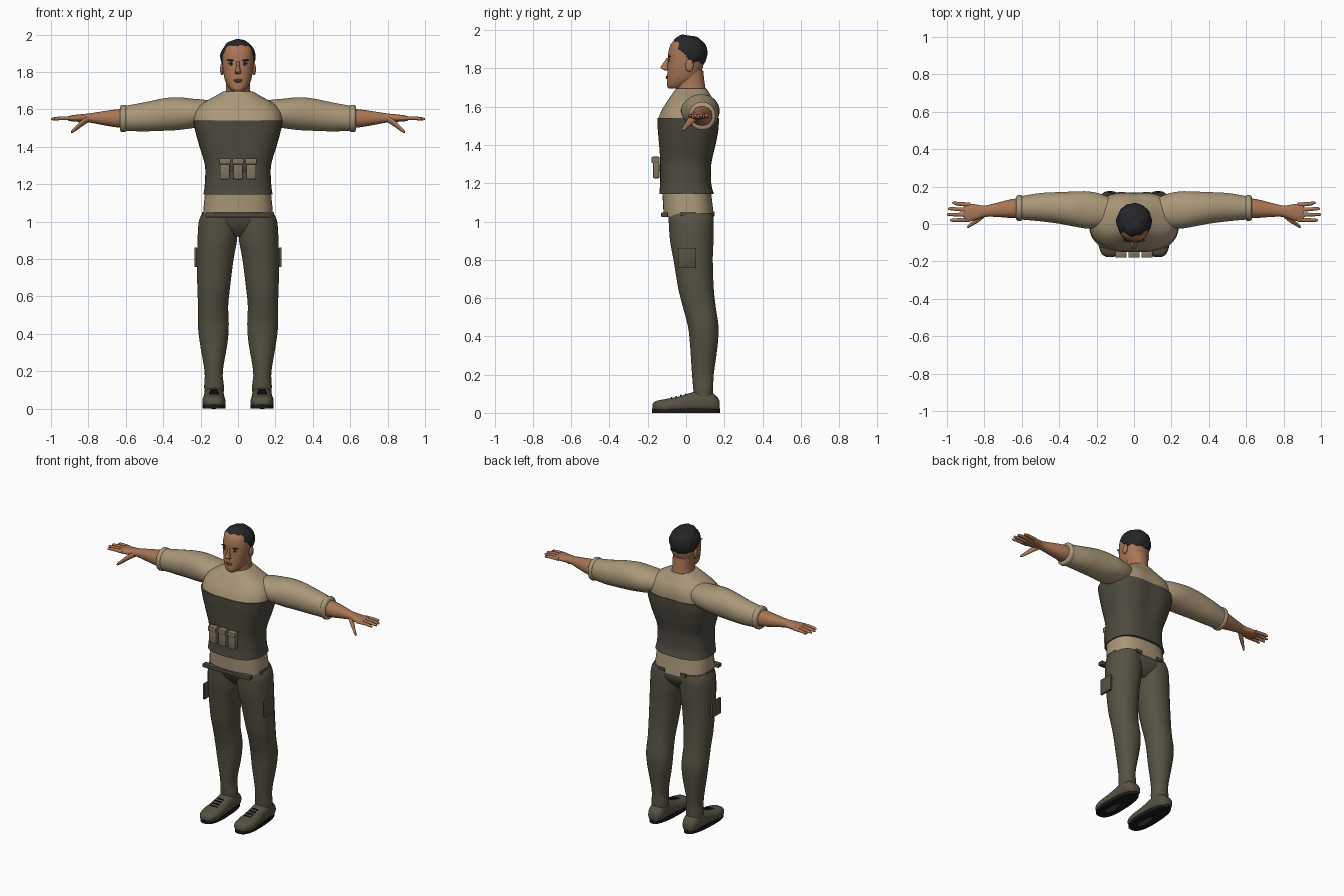
import bpy, bmesh, math
from mathutils import Vector

cube = bpy.data.objects.get("Cube")
if cube:
    bpy.data.objects.remove(cube)


def material(name, r, g, b):
    m = bpy.data.materials.new(name)
    m.diffuse_color = (r, g, b, 1)
    m.use_nodes = True
    bsdf = next(n for n in m.node_tree.nodes if n.type == 'BSDF_PRINCIPLED')
    bsdf.inputs["Base Color"].default_value = (r, g, b, 1)
    bsdf.inputs["Roughness"].default_value = 0.8
    return m


SKIN = material("skin", .40, .18, .09)
SHIRT = material("shirt_tan", .40, .31, .19)
VEST = material("vest_olive", .075, .070, .050)
PANTS = material("trouser_olive", .092, .083, .056)
POUCH = material("pouch_tan", .22, .18, .115)
BLACK = material("sole_black", .010, .010, .010)
HAIR = material("hair_black", .018, .019, .021)
LIPS = material("lips", .25, .09, .055)
WHITE = material("eye_white", .45, .40, .35)


def finish(name, bm, mat, angle=40):
    bmesh.ops.recalc_face_normals(bm, faces=bm.faces)
    me = bpy.data.meshes.new(name)
    bm.to_mesh(me)
    bm.free()
    me.materials.append(mat)
    ob = bpy.data.objects.new(name, me)
    bpy.context.collection.objects.link(ob)
    bpy.ops.object.select_all(action='DESELECT')
    ob.select_set(True)
    bpy.context.view_layer.objects.active = ob
    bpy.ops.object.shade_smooth_by_angle(angle=math.radians(angle))
    return ob


def spline(rows, steps):
    """Smooth the list of cross-sections."""
    out = []
    for i in range(len(rows) - 1):
        a, b, c, d = (rows[max(0, min(len(rows) - 1, i + k))] for k in (-1, 0, 1, 2))
        for s in range(steps):
            t = s / steps
            out.append([q + .5 * t * (r - p + t * (2 * p - 5 * q + 4 * r - w + t * (3 * (q - r) + w - p)))
                        for p, q, r, w in zip(a, b, c, d)])
    return out + [rows[-1]]


def loft(name, mat, axis, rows, n=2.2, sides=28, steps=4, mirror=1, warp=None):
    """Rows hold: place along axis, centre u, centre v, radius u, radius v."""
    bm = bmesh.new()
    rings = []
    for t, cu, cv, ru, rv in spline(rows, steps):
        ring = []
        for k in range(sides):
            a = math.tau * (k + .5) / sides
            u = cu + ru * math.copysign(abs(math.cos(a)) ** (2 / n), math.cos(a))
            v = cv + rv * math.copysign(abs(math.sin(a)) ** (2 / n), math.sin(a))
            p = Vector({'x': (t, u, v), 'y': (u, t, v), 'z': (u, v, t)}[axis])
            if warp:
                p = warp(p)
            p.x *= mirror
            ring.append(bm.verts.new(p))
        rings.append(ring)
    for a, b in zip(rings, rings[1:]):
        for k in range(sides):
            j = (k + 1) % sides
            bm.faces.new((a[k], a[j], b[j], b[k]))
    bm.faces.new(rings[0])
    bm.faces.new(rings[-1])
    return finish(name, bm, mat)


def body(rows):
    """Turn height, half width, front, back into loft rows."""
    return [(z, 0, (f + b) / 2, w, (b - f) / 2) for z, w, f, b in rows]


def box(name, mat, centre, size, bevel=.004):
    bm = bmesh.new()
    bmesh.ops.create_cube(bm, size=1)
    for v in bm.verts:
        v.co = Vector(c * s for c, s in zip(v.co, size)) + Vector(centre)
    if bevel:
        bmesh.ops.bevel(bm, geom=bm.edges[:], offset=bevel, segments=2, affect='EDGES', profile=.5)
    return finish(name, bm, mat)


def ball(name, mat, centre, radii, tilt=0):
    bm = bmesh.new()
    bmesh.ops.create_uvsphere(bm, u_segments=20, v_segments=12, radius=1)
    for v in bm.verts:
        x, y, z = (c * r for c, r in zip(v.co, radii))
        v.co = Vector((x, y, z + tilt * x)) + Vector(centre)
    return finish(name, bm, mat)


def torso_warp(p):
    """Spine groove, cleft between the chest muscles and shoulder blades."""
    groove = math.exp(-(p.x / .035) ** 2)
    level = math.exp(-((p.z - 1.46) / .12) ** 2)
    if p.y > .06:
        p.y -= .018 * groove * level
    elif p.y < -.06:
        p.y += .008 * groove * level
    return p


# Torso clothing
loft("vest", VEST, 'z', body([(1.145, .185, -.14, .146), (1.2, .178, -.136, .132), (1.3, .177, -.136, .134),
     (1.4, .206, -.143, .157), (1.48, .228, -.15, .172), (1.54, .24, -.152, .174)]), 2.7, 48, 5, 1, torso_warp)
loft("shirt_yoke", SHIRT, 'z', body([(1.535, .238, -.149, .171), (1.58, .232, -.13, .168), (1.62, .205, -.105, .155),
     (1.65, .16, -.085, .135), (1.675, .115, -.068, .12), (1.695, .082, -.052, .107)]), 2.5, 48, 4, 1, torso_warp)
loft("shirt_hem", SHIRT, 'z', body([(1.025, .187, -.117, .147), (1.08, .184, -.12, .14), (1.16, .176, -.125, .13)]), 2.6, 40)
loft("trouser_seat", PANTS, 'z', body([(.92, .05, -.03, .09), (.96, .13, -.065, .125), (1.0, .18, -.085, .143),
     (1.05, .182, -.1, .142)]), 2.5, 36)

# Waist fittings and front pouches
box("belt_front", VEST, (0, -.112, 1.035), (.35, .035, .025))
for s, side in ((1, "left"), (-1, "right")):
    box(side + "_belt_loop", VEST, (s * .186, .01, 1.04), (.014, .08, .022), .003)
    box(side + "_back_loop", VEST, (s * .08, .142, 1.04), (.045, .014, .022), .003)
for i in (-1, 0, 1):
    box(f"pouch_{i + 2}", POUCH, (i * .07, -.155, 1.275), (.055, .035, .1), .008)
    box(f"pouch_flap_{i + 2}", POUCH, (i * .07, -.159, 1.322), (.061, .042, .034), .006)
box("pouch_strap", VEST, (0, -.138, 1.28), (.19, .012, .03), .003)

# Neck and head
loft("neck", SKIN, 'z', body([(1.62, .095, -.065, .125), (1.68, .071, -.05, .106), (1.72, .064, -.048, .098),
     (1.79, .064, -.04, .09)]))
loft("head", SKIN, 'z', body([(1.695, .026, -.09, -.01), (1.71, .045, -.1, .02), (1.745, .066, -.1, .06),
     (1.79, .078, -.097, .083), (1.84, .084, -.095, .095), (1.89, .084, -.092, .1), (1.93, .074, -.078, .09),
     (1.955, .045, -.045, .06)]), 2.3, 32)
loft("nose", SKIN, 'z', [(1.788, 0, -.095, .012, .012), (1.797, 0, -.104, .018, .02), (1.806, 0, -.11, .014, .023),
     (1.83, 0, -.1, .009, .018), (1.855, 0, -.088, .008, .012)], 2, 14)
ball("upper_lip", LIPS, (0, -.098, 1.757), (.024, .008, .005))
ball("lower_lip", LIPS, (0, -.097, 1.749), (.02, .009, .006))
for s, side in ((1, "left"), (-1, "right")):
    ball(side + "_eye", WHITE, (s * .035, -.087, 1.841), (.014, .005, .0055))
    ball(side + "_iris", BLACK, (s * .035, -.0895, 1.841), (.0055, .004, .0055))
    ball(side + "_upper_lid", HAIR, (s * .036, -.0885, 1.847), (.017, .004, .0025))
    ball(side + "_eyebrow", HAIR, (s * .038, -.087, 1.862), (.024, .007, .005), s * .12)
    ball(side + "_ear", SKIN, (s * .086, .018, 1.815), (.01, .021, .033))

# Hair: a wavy shell trimmed along the hairline
bm = bmesh.new()
bmesh.ops.create_uvsphere(bm, u_segments=64, v_segments=48, radius=1)
for v in bm.verts:
    x, y, z = v.co
    wave = 1 + .025 * math.sin(9 * x + 5 * z) * math.sin(8 * y + 3 * x + 1)
    quiff = .012 * math.exp(-((y + .6) / .4) ** 2) * max(z, 0)
    v.co = Vector((x * .094, .012 + y * .1, 1.878 + z * .094 + quiff)) * 1
    v.co += Vector((x * .094, y * .1, z * .094)) * (wave - 1)


def hairline(p):
    if p.y < -.035:
        return 1.898 + .006 * math.sin(p.x * 60)
    return 1.898 - .108 * min(1, (p.y + .035) / .075) ** 1.3


low = [v for v in bm.verts if v.co.z < hairline(v.co)]
bmesh.ops.delete(bm, geom=low, context='VERTS')
hair = finish("hair", bm, HAIR)
shell = hair.modifiers.new("thickness", 'SOLIDIFY')
shell.thickness = .02
shell.offset = -1

for s, side in ((1, "left"), (-1, "right")):
    # Arms and hands
    loft(side + "_sleeve", SHIRT, 'x', [(.1, .06, 1.59, .07, .05), (.18, .07, 1.58, .092, .072), (.25, .075, 1.578, .1, .08),
         (.32, .08, 1.577, .094, .088), (.4, .086, 1.572, .085, .087), (.5, .09, 1.56, .076, .078),
         (.61, .086, 1.551, .062, .067)], 2.1, mirror=s)
    loft(side + "_cuff", SHIRT, 'x', [(.598, .086, 1.551, .064, .068), (.604, .086, 1.551, .069, .073),
         (.622, .085, 1.551, .069, .073), (.63, .085, 1.551, .06, .064)], 2.1, mirror=s)
    loft(side + "_forearm", SKIN, 'x', [(.6, .085, 1.551, .055, .052), (.66, .082, 1.552, .05, .047),
         (.74, .075, 1.553, .037, .034), (.8, .068, 1.554, .031, .024), (.85, .063, 1.553, .043, .02),
         (.89, .061, 1.552, .047, .016), (.91, .061, 1.551, .043, .011)], mirror=s)
    for i, tip in enumerate((.972, .995, 1.0, .985)):
        y0, y1 = .103 - .027 * i, .113 - .031 * i
        loft(f"{side}_finger_{i + 1}", SKIN, 'x', [(.875, y0, 1.552, .012, .011), (.94, (y0 + y1) / 2, 1.553, .0105, .01),
             (tip - .01, y1, 1.549, .008, .008), (tip, y1, 1.548, .003, .003)], 2, 12, 3, s)
    loft(side + "_thumb", SKIN, 'x', [(.8, .05, 1.548, .016, .018), (.835, .025, 1.526, .018, .018),
         (.865, .002, 1.5, .012, .014), (.885, -.012, 1.484, .009, .01), (.892, -.016, 1.479, .003, .004)], 2, 14, mirror=s)

    # Trouser legs and thigh pockets
    loft(side + "_trouser_leg", PANTS, 'z', [(.07, .128, .092, .05, .05), (.12, .128, .09, .053, .052),
         (.2, .13, .088, .049, .057), (.35, .13, .093, .074, .072), (.45, .132, .09, .083, .08),
         (.55, .133, .07, .081, .086), (.65, .13, .052, .088, .093), (.8, .121, .037, .098, .103),
         (.9, .111, .03, .106, .114), (1.0, .106, .027, .104, .118), (1.045, .1, .024, .09, .115)], 2.15, 32, mirror=s)
    box(side + "_thigh_pocket", PANTS, (s * .226, .005, .81), (.014, .096, .105), .003)

    # Shoes
    loft(side + "_shoe", PANTS, 'y', [(-.176, .128, .03, .02, .012), (-.16, .128, .035, .045, .026), (-.11, .129, .036, .061, .036),
         (-.04, .129, .042, .06, .043), (.02, .128, .052, .055, .052), (.07, .128, .06, .054, .056), (.13, .128, .056, .052, .052),
         (.165, .128, .045, .038, .036), (.175, .128, .04, .02, .02)], 2.5, mirror=s)
    sole = [(0, .128, 0, 1, 1), (.024, .128, 0, 1, 1)]

    def shape(p, s=s):
        # Narrow heel, broad ball of the foot
        u, v = p.x - .128, p.y
        p.x = .128 + u * (.06 - .008 * max(-1, min(1, v)))
        p.y = v * .178
        return p
    loft(side + "_sole", BLACK, 'z', sole, 2.6, 36, 1, s, shape)
    for i in range(4):
        y = -.075 + .024 * i
        box(f"{side}_lace_{i + 1}", BLACK, (s * .128, y, .078 + .0068 * i), (.05 - .003 * i, .007, .008), .002)
